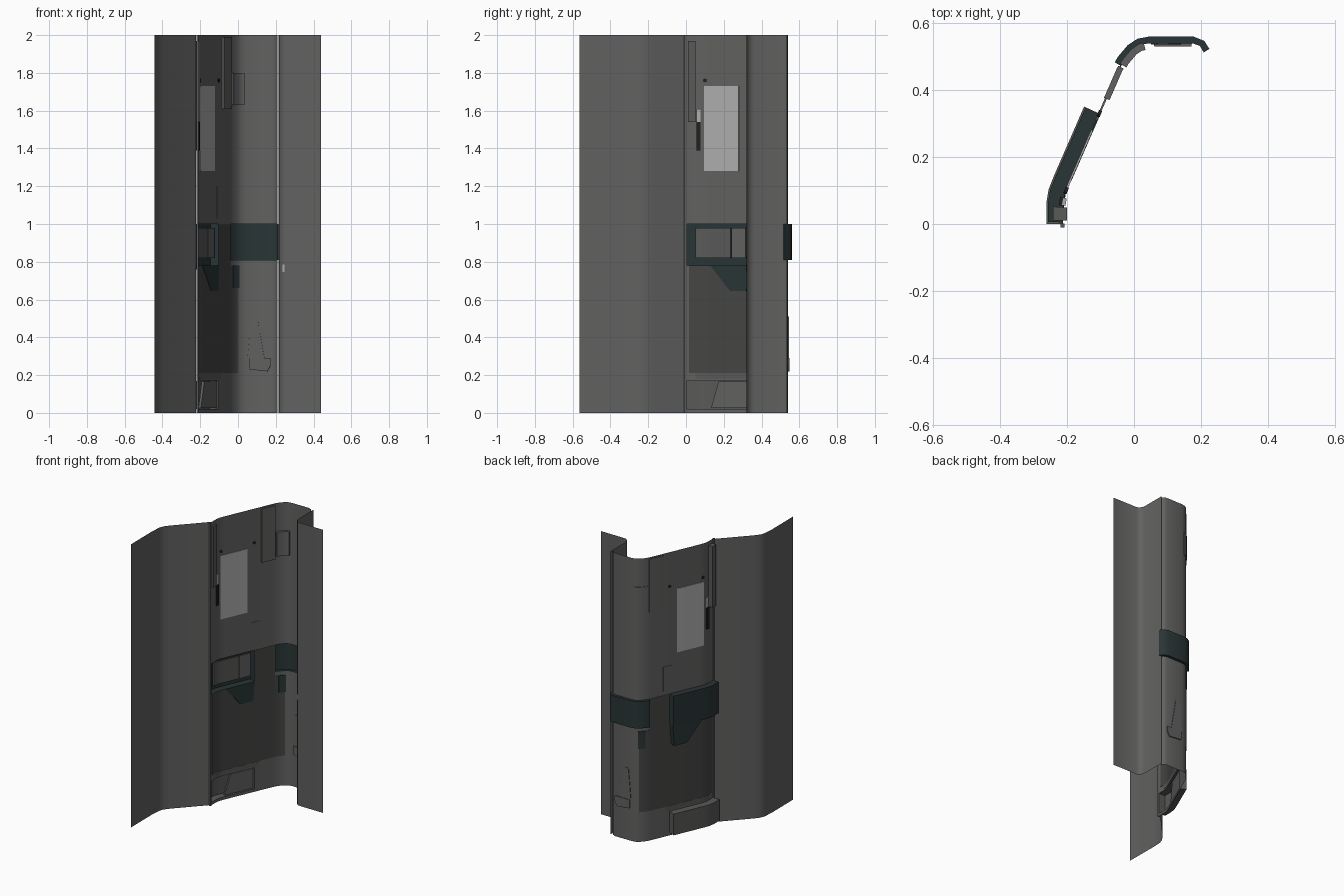
import bpy, bmesh, math
from mathutils import Vector

if "Cube" in bpy.data.objects:
    bpy.data.objects.remove(bpy.data.objects["Cube"])


def mat(name, c):
    m = bpy.data.materials.new(name)
    m.diffuse_color = (*c, 1)
    m.use_nodes = True
    m.node_tree.nodes["Principled BSDF"].inputs["Base Color"].default_value = m.diffuse_color
    return m


WALL = mat("wall_grey", (0.12, 0.12, 0.118))
DARK = mat("lower_grey", (0.06, 0.06, 0.058))
TRIM = mat("trim_grey", (0.1, 0.1, 0.098))
TEAL = mat("recess_teal", (0.022, 0.035, 0.036))
PALE = mat("pane_grey", (0.42, 0.42, 0.42))
BLACK = mat("black", (0.015, 0.015, 0.015))

# Plan path of the central wall, left edge to right edge
PATH = [Vector(p) for p in [(-.212, -.01), (-.212, .06), (-.207, .09), (-.193, .125),
                            (-.047, .46), (-.032, .488), (-.005, .52), (.018, .535),
                            (.045, .54), (.175, .54), (.197, .532), (.21, .51)]]
CUM = [0]
for a, b in zip(PATH, PATH[1:]):
    CUM.append(CUM[-1] + (b - a).length)
END = CUM[-1]


def seg_normal(i):
    t = (PATH[i + 1] - PATH[i]).normalized()
    return Vector((-t.y, t.x))


NORM = [(seg_normal(max(i - 1, 0)) + seg_normal(min(i, len(PATH) - 2))).normalized()
        for i in range(len(PATH))]


def pos(s, z, d=0.0):
    """Point on the wall at arc length s, height z, pushed back by d."""
    i = 0
    while i < len(CUM) - 2 and s > CUM[i + 1]:
        i += 1
    f = (s - CUM[i]) / (CUM[i + 1] - CUM[i])
    p = PATH[i].lerp(PATH[i + 1], f) + NORM[i].lerp(NORM[i + 1], f).normalized() * d
    return Vector((p.x, p.y, z))


def at(v, axis):
    """Arc length where the path reaches x = v (axis 0) or y = v (axis 1)."""
    for i in range(len(PATH) - 1):
        a, b = PATH[i][axis], PATH[i + 1][axis]
        if a <= v <= b and b > a:
            return CUM[i] + (v - a) / (b - a) * (CUM[i + 1] - CUM[i])
    return END


def X(v): return at(v, 0)
def Y(v): return at(v, 1)


def finish(name, bm, m, angle=40):
    bmesh.ops.remove_doubles(bm, verts=bm.verts, dist=1e-5)
    bmesh.ops.recalc_face_normals(bm, faces=bm.faces)
    me = bpy.data.meshes.new(name)
    bm.to_mesh(me)
    bm.free()
    ob = bpy.data.objects.new(name, me)
    me.materials.append(m)
    bpy.context.collection.objects.link(ob)
    bpy.ops.object.select_all(action='DESELECT')
    ob.select_set(True)
    bpy.context.view_layer.objects.active = ob
    bpy.ops.object.shade_smooth_by_angle(angle=math.radians(angle))
    return ob


def quad(bm, *pts):
    bm.faces.new([bm.verts.new(p) for p in pts])


def sheet(name, pts, m):
    """Full-height sheet over a plan polyline."""
    bm = bmesh.new()
    for a, b in zip(pts, pts[1:]):
        quad(bm, (*a, 0), (*b, 0), (*b, 2), (*a, 2))
    return finish(name, bm, m, 50)


def band(name, s0, s1, z0, z1, d0, d1, m, open_front=False):
    """Block following the wall between depths d0 (front) and d1 (back)."""
    bm = bmesh.new()
    ss = [s0] + [c for c in CUM if s0 + 1e-4 < c < s1 - 1e-4] + [s1]
    rings = [[pos(s, z0, d0), pos(s, z0, d1), pos(s, z1, d1), pos(s, z1, d0)] for s in ss]
    for p, q in zip(rings, rings[1:]):
        for k in range(3 if open_front else 4):
            j = (k + 1) % 4
            quad(bm, p[k], q[k], q[j], p[j])
    quad(bm, *rings[0])
    quad(bm, *rings[-1])
    return finish(name, bm, m)


def plate(name, outline, d0, d1, m):
    """Polygon of (s, z) points on a flat stretch of wall, given thickness."""
    bm = bmesh.new()
    n = len(outline)
    f = [bm.verts.new(pos(s, z, d0)) for s, z in outline]
    b = [bm.verts.new(pos(s, z, d1)) for s, z in outline]
    bm.faces.new(f)
    bm.faces.new(b[::-1])
    for i in range(n):
        j = (i + 1) % n
        bm.faces.new((f[i], b[i], b[j], f[j]))
    return finish(name, bm, m)


# Central wall with openings for the recesses
HL = (Y(0.005), Y(.33), .78, 1.0)
HR = (X(-.04), END - .003, .81, 1.0)
HB = (Y(0.0), Y(.33), .02, .17)
holes = [HL, HR, HB]
ss = sorted(set(CUM + [v for h in holes for v in h[:2]]))
zs = sorted({0, 2} | {v for h in holes for v in h[2:]})
bm = bmesh.new()
for s0, s1 in zip(ss, ss[1:]):
    for z0, z1 in zip(zs, zs[1:]):
        s, z = (s0 + s1) / 2, (z0 + z1) / 2
        if not any(h[0] < s < h[1] and h[2] < z < h[3] for h in holes):
            quad(bm, pos(s0, z0), pos(s1, z0), pos(s1, z1), pos(s0, z1))
finish("central_wall", bm, WALL)

# Side sheets
sheet("left_wall", [(-.222, 0), (-.40, -.19), (-.427, -.225), (-.438, -.26), (-.442, -.33),
                    (-.441, -.5), (-.44, -.565)], WALL)
sheet("right_wall", [(.215, .535), (.216, .36), (.221, .345), (.232, .331), (.247, .322),
                     (.44, .32)], WALL)

# Left recess with its inner panel and tapered lower pocket
band("left_recess", *HL, 0, .045, TEAL, True)
band("left_recess_panel", Y(.05), Y(.23), .82, .98, .012, .025, TRIM)
band("left_recess_latch", Y(.235), Y(.31), .82, .98, .012, .025, WALL)
plate("left_lower_pocket", [(Y(.13), .78), (Y(.235), .645), (Y(.32), .645), (Y(.33), .78)],
      -.004, .04, TEAL)

# Right recess and pad
band("right_recess", *HR, 0, .02, TEAL, True)
band("right_pad", X(-.028), X(.005), .66, .78, -.006, .006, TEAL)

# Lower panels
band("lower_panel", Y(.015), X(0), .21, .78, -.002, .002, DARK)
band("middle_panel", Y(.335), X(-.042), .78, 1.0, -.002, .002, DARK)
band("lower_panel_ledge", Y(.05), Y(.36), .18, .21, -.003, .003, TRIM)

# Bottom pocket with a sloping divider
band("bottom_pocket", *HB, 0, .05, TRIM, True)
plate("bottom_pocket_wedge", [(Y(.13), .025), (Y(.325), .025), (Y(.325), .165), (Y(.17), .165)],
      .006, .02, WALL)

# Window pane
band("window_pane", Y(.095), Y(.28), 1.28, 1.73, -.003, .003, PALE)

# Upright trims beside the left seam
band("seam_trim_upper", Y(.01), Y(.05), 1.54, 1.97, -.012, .03, TRIM)
band("seam_trim_lower", Y(.055), Y(.078), 1.39, 1.54, -.008, .012, BLACK)
band("seam_light", Y(.055), Y(.078), 1.54, 1.61, -.008, .004, PALE)
band("seam_edge", 0, .012, 0, 2, -.004, .008, TRIM)

# Upper beam and box
band("upper_beam", Y(.375), Y(.47), 1.61, 1.99, -.012, .006, WALL)
band("upper_box", X(-.038), X(.03), 1.63, 1.80, -.018, .004, WALL)
band("small_cover", Y(.31), Y(.375), 1.03, 1.2, -.003, .003, WALL)

# Tapered fitting and box on the right face
plate("tapered_fitting", [(X(.05), .29), (X(.07), .51), (X(.102), .51), (X(.14), .29)],
      -.004, .004, WALL)
plate("fitting_box", [(X(.06), .23), (X(.155), .22), (X(.173), .25), (X(.173), .29), (X(.06), .29)],
      -.01, .008, WALL)

# Round studs and a small marker
for i, y in enumerate((.1, .33)):
    s0 = Y(y)
    plate(f"stud_{i}", [(s0 + .01 * math.cos(k * math.pi / 6), 1.76 + .01 * math.sin(k * math.pi / 6))
                        for k in range(12)], -.005, .005, BLACK)
bm = bmesh.new()
quad(bm, (.236, .322, .745), (.245, .318, .745), (.245, .318, .785), (.236, .322, .785))
finish("side_marker", bm, PALE)
